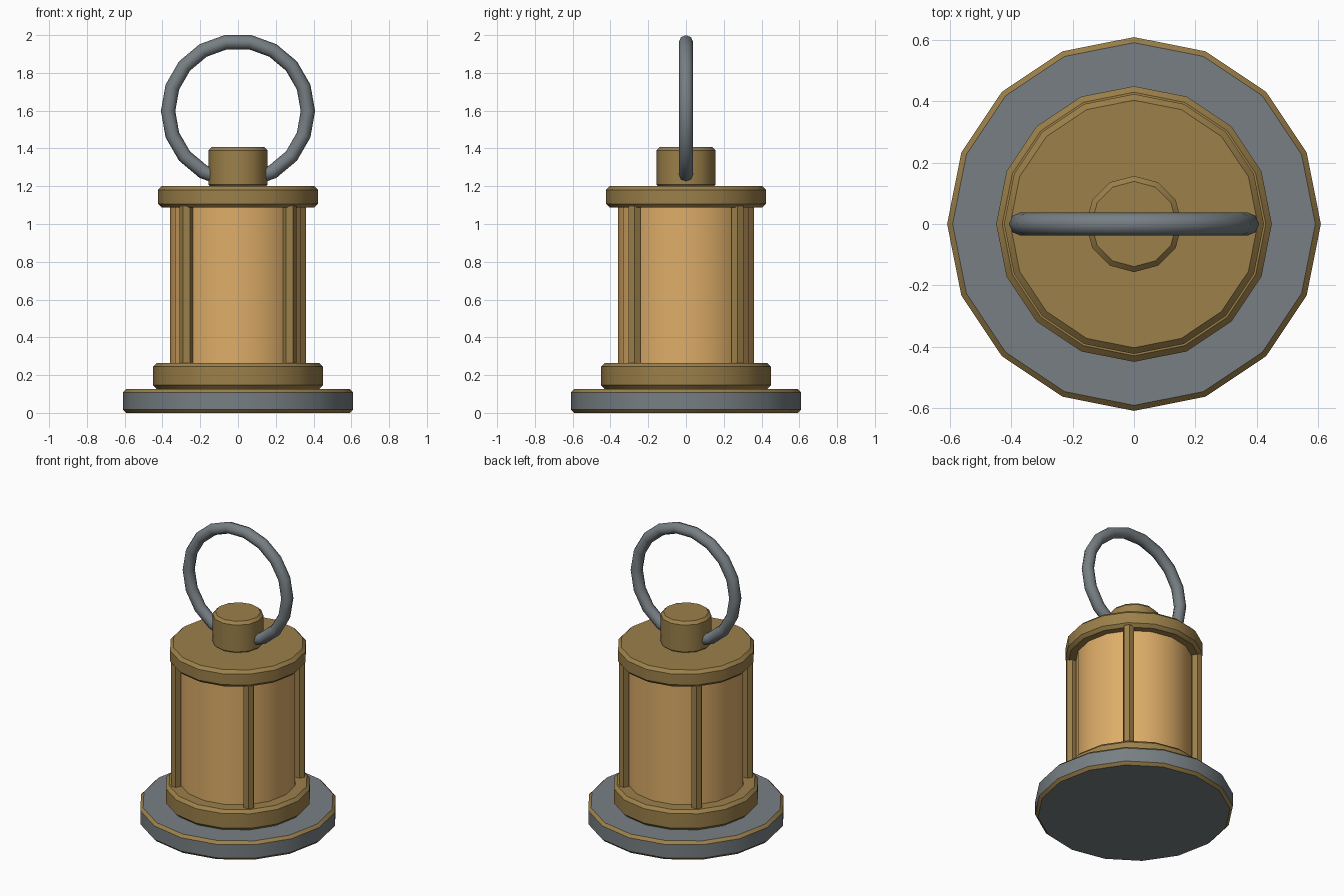
import bpy, bmesh, math

if "Cube" in bpy.data.objects:
    bpy.data.objects.remove(bpy.data.objects["Cube"])


def material(name, rgb):
    m = bpy.data.materials.new(name)
    m.diffuse_color = (*rgb, 1)
    m.use_nodes = True
    m.node_tree.nodes["Principled BSDF"].inputs["Base Color"].default_value = m.diffuse_color
    return m


BRASS = material("aged brass", (0.33, 0.215, 0.068))
STEEL = material("grey steel", (0.185, 0.213, 0.227))
GLASS = material("amber glass", (0.73, 0.42, 0.14))


def smooth(obj, angle=35):
    bpy.ops.object.select_all(action='DESELECT')
    obj.select_set(True)
    bpy.context.view_layer.objects.active = obj
    bpy.ops.object.shade_smooth_by_angle(angle=math.radians(angle))


def drum(name, radius, z0, z1, sides, chamfer, mat, rim=None, x=0, y=0):
    """Closed prism turned about z, with chamfered rims; rim is an optional chamfer material."""
    c = chamfer
    profile = [(radius - c, z0), (radius, z0 + c), (radius, z1 - c), (radius - c, z1)]
    if c == 0:
        profile = [(radius, z0), (radius, z1)]
    bm = bmesh.new()
    rings = []
    for r, z in profile:
        angles = [2 * math.pi * i / sides for i in range(sides)]
        rings.append([bm.verts.new((x + r * math.cos(a), y + r * math.sin(a), z)) for a in angles])
    bm.faces.new(rings[0][::-1])
    bm.faces.new(rings[-1])
    for k in range(len(rings) - 1):
        for i in range(sides):
            j = (i + 1) % sides
            f = bm.faces.new((rings[k][i], rings[k][j], rings[k + 1][j], rings[k + 1][i]))
            if rim and k != 1:
                f.material_index = 1
    me = bpy.data.meshes.new(name)
    bm.to_mesh(me)
    bm.free()
    me.materials.append(mat)
    if rim:
        me.materials.append(rim)
    obj = bpy.data.objects.new(name, me)
    bpy.context.collection.objects.link(obj)
    smooth(obj)
    return obj


# Stacked body
drum("base_plate", 0.61, 0.0, 0.127, 16, 0.018, STEEL, rim=BRASS)
drum("lower_collar", 0.45, 0.127, 0.265, 16, 0.02, BRASS)
drum("glass_chamber", 0.36, 0.25, 1.10, 16, 0, GLASS)
drum("upper_cap", 0.424, 1.087, 1.20, 16, 0.02, BRASS)
drum("top_knob", 0.157, 1.19, 1.408, 12, 0.018, BRASS)

# Four guard posts on the diagonals
for sx in (-1, 1):
    for sy in (-1, 1):
        drum("guard_post", 0.036, 0.25, 1.10, 6, 0.006, BRASS, x=0.273 * sx, y=0.273 * sy)

# Carrying ring through the knob
bpy.ops.mesh.primitive_torus_add(major_radius=0.37, minor_radius=0.038, major_segments=18,
                                 minor_segments=8, location=(0, 0, 1.598),
                                 rotation=(math.pi / 2, 0, 0))
ring = bpy.context.object
ring.name = "carrying_ring"
ring.data.materials.append(STEEL)
smooth(ring, 60)
